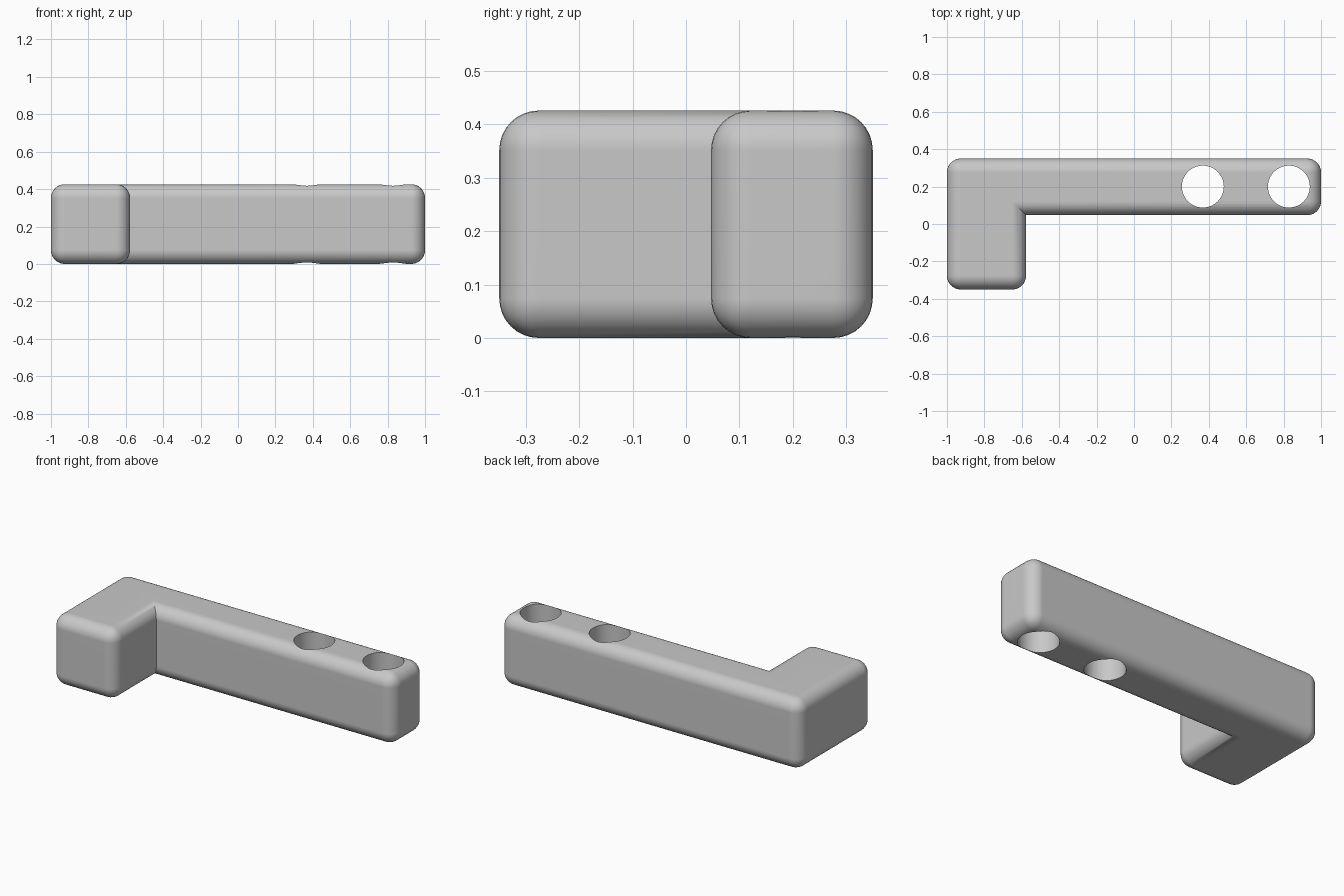
import bpy
import bmesh

cube = bpy.data.objects.get("Cube")
if cube:
    bpy.data.objects.remove(cube, do_unlink=True)

HEIGHT, RADIUS = 0.426, 0.074
INNER = (-0.577, 0.047)

grey = bpy.data.materials.new("light grey")
grey.use_nodes = True
colour = (0.58, 0.58, 0.58, 1)
grey.diffuse_color = colour
grey.node_tree.nodes["Principled BSDF"].inputs["Base Color"].default_value = colour

# L-shaped body: extruded outline, rounded on every edge but the inner corner
outline = [(-1, -0.35), (INNER[0], -0.35), INNER, (1, INNER[1]), (1, 0.35), (-1, 0.35)]
bm = bmesh.new()
base = bm.faces.new([bm.verts.new((x, y, 0)) for x, y in outline])
top = bmesh.ops.extrude_face_region(bm, geom=[base])["geom"]
bmesh.ops.translate(bm, verts=[v for v in top if isinstance(v, bmesh.types.BMVert)],
                    vec=(0, 0, HEIGHT))
bmesh.ops.recalc_face_normals(bm, faces=bm.faces)


def is_inner(edge):
    return all(abs(v.co.x - INNER[0]) < 1e-4 and abs(v.co.y - INNER[1]) < 1e-4
               for v in edge.verts)


bmesh.ops.bevel(bm, geom=[e for e in bm.edges if not is_inner(e)], offset=RADIUS,
                offset_type='OFFSET', segments=8, profile=0.5, affect='EDGES',
                clamp_overlap=True)
mesh = bpy.data.meshes.new("angled_handle")
bm.to_mesh(mesh)
bm.free()
mesh.materials.append(grey)
body = bpy.data.objects.new("angled_handle", mesh)
bpy.context.collection.objects.link(body)

# Two vertical through holes near the end of the long arm
cutters = []
for x in (0.368, 0.828):
    bpy.ops.mesh.primitive_cylinder_add(vertices=64, radius=0.112, depth=1,
                                        location=(x, 0.2, HEIGHT / 2))
    cutter = bpy.context.object
    cutter.name = "hole_cutter"
    cutter.hide_render = True
    cutter.data.materials.append(grey)
    cutters.append(cutter)

bpy.ops.object.select_all(action='DESELECT')
body.select_set(True)
bpy.context.view_layer.objects.active = body
for cutter in cutters:
    hole = body.modifiers.new("hole", 'BOOLEAN')
    hole.operation = 'DIFFERENCE'
    hole.solver = 'EXACT'
    hole.object = cutter
    bpy.ops.object.modifier_apply(modifier=hole.name)
for cutter in cutters:
    bpy.data.objects.remove(cutter, do_unlink=True)

# Smooth roundings with flat sides and crisp hole rims
bpy.ops.object.shade_smooth_by_angle()
normals = body.modifiers.new("flat sides", 'WEIGHTED_NORMAL')
normals.keep_sharp = True
